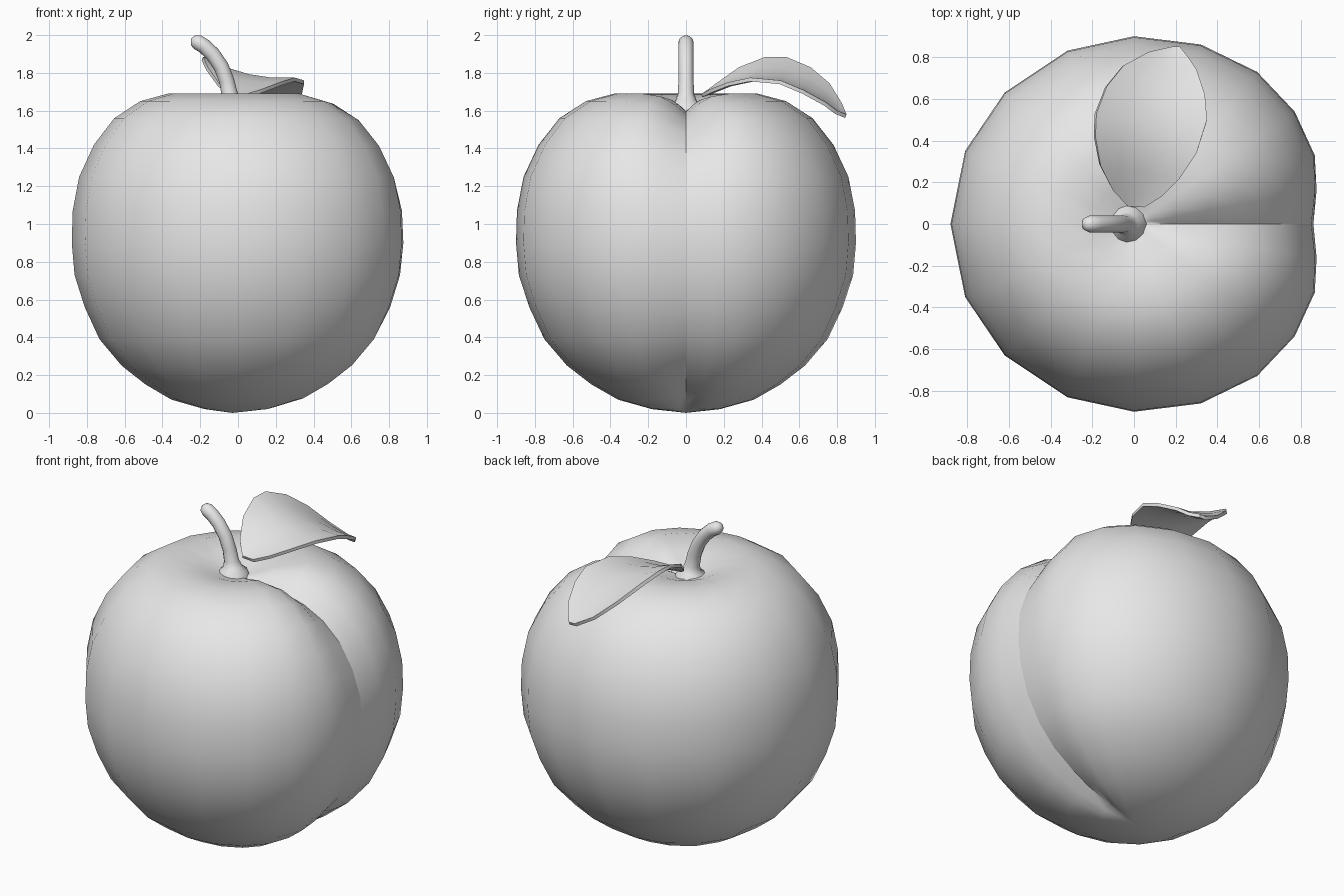
import bpy, bmesh, math
from mathutils import Vector

if "Cube" in bpy.data.objects:
    bpy.data.objects.remove(bpy.data.objects["Cube"])

grey = bpy.data.materials.new("plain grey")
grey.diffuse_color = (0.8, 0.8, 0.8, 1)
grey.use_nodes = True
grey.node_tree.nodes["Principled BSDF"].inputs["Base Color"].default_value = grey.diffuse_color


def make_object(name, bm):
    for f in bm.faces:
        f.smooth = True
    mesh = bpy.data.meshes.new(name)
    bm.to_mesh(mesh)
    bm.free()
    mesh.materials.append(grey)
    obj = bpy.data.objects.new(name, mesh)
    bpy.context.collection.objects.link(obj)
    return obj


def bridge(bm, a, b):
    n = len(a)
    for i in range(n):
        j = (i + 1) % n
        bm.faces.new((a[i], a[j], b[j], b[i]))


def cap(bm, ring, tip):
    for i in range(len(ring)):
        bm.faces.new((ring[i], ring[(i + 1) % len(ring)], tip))


# Fruit body: lobe profile blended into a groove profile around +x
lobe = [(.18, .02), (.36, .07), (.5, .15), (.63, .25), (.75, .39), (.83, .56),
        (.885, .73), (.9, .9), (.895, 1.07), (.86, 1.25), (.78, 1.42),
        (.67, 1.56), (.53, 1.65), (.38, 1.69), (.2, 1.665), (.08, 1.62)]
groove = [(.18, .06), (.34, .125), (.46, .19), (.59, .28), (.70, .40), (.79, .56),
          (.84, .73), (.86, .9), (.85, 1.07), (.795, 1.23), (.71, 1.37),
          (.59, 1.48), (.46, 1.545), (.33, 1.58), (.19, 1.595), (.08, 1.60)]
# angle in degrees, equator radius, share of groove profile
half = [(0, .9, 1), (10.4, .92, .5), (20.8, .937, .13), (35, .94, 0), (51, .938, 0),
        (69.6, .918, 0), (90, .9, 0), (111, .89, 0), (134.5, .884, 0),
        (156.6, .882, 0), (180, .88, 0)]
columns = half + [(360 - a, r, w) for a, r, w in half[-2:0:-1]]

bm = bmesh.new()
rings = []
for (lr, lz), (gr, gz) in zip(lobe, groove):
    ring = []
    for deg, radius, w in columns:
        r = lr * radius / .9 * (1 - w) + gr * w
        a = math.radians(deg)
        ring.append(bm.verts.new((r * math.cos(a), r * math.sin(a), lz * (1 - w) + gz * w)))
    rings.append(ring)
for a, b in zip(rings, rings[1:]):
    bridge(bm, a, b)
cap(bm, rings[0], bm.verts.new((-.03, 0, 0)))
cap(bm, rings[-1], bm.verts.new((0, 0, 1.60)))
bmesh.ops.recalc_face_normals(bm, faces=bm.faces)
for a, b in zip(rings, rings[1:]):          # keep the groove line crisp
    bm.edges.get((a[0], b[0])).smooth = False
make_object("fruit_body", bm)

# Stem: curved tube with flared foot and rounded tip (x, z, radius)
path = [(-.035, 1.59, .10), (-.035, 1.63, .085), (-.038, 1.65, .058), (-.045, 1.69, .043),
        (-.06, 1.76, .04), (-.09, 1.835, .04), (-.135, 1.9, .04), (-.18, 1.942, .04),
        (-.215, 1.963, .04), (-.238, 1.974, .028)]
bm = bmesh.new()
rings = []
for i, (x, z, r) in enumerate(path):
    p, q = path[max(i - 1, 0)], path[min(i + 1, len(path) - 1)]
    t = Vector((q[0] - p[0], 0, q[1] - p[1])).normalized()
    side = Vector((t.z, 0, -t.x))
    rings.append([bm.verts.new(Vector((x, 0, z)) + side * r * math.cos(k * math.pi / 6)
                               + Vector((0, r * math.sin(k * math.pi / 6), 0)))
                  for k in range(12)])
for a, b in zip(rings, rings[1:]):
    bridge(bm, a, b)
cap(bm, rings[-1], bm.verts.new((-.25, 0, 1.98)))
bmesh.ops.recalc_face_normals(bm, faces=bm.faces)
make_object("stem", bm)

# Leaf: left and right rims with a sagging midrib, then thickened
rims = [((-.03, .085, 1.69), (.05, .08, 1.69)), ((-.10, .16, 1.745), (.13, .13, 1.715)),
        ((-.16, .28, 1.83), (.22, .22, 1.75)), ((-.185, .42, 1.885), (.30, .34, 1.775)),
        ((-.18, .53, 1.885), (.35, .50, 1.76)), ((-.13, .66, 1.83), (.34, .62, 1.71)),
        ((-.05, .76, 1.745), (.30, .74, 1.645)), ((.07, .825, 1.64), (.26, .80, 1.60)),
        ((.18, .85, 1.58), (.22, .85, 1.58))]
bm = bmesh.new()
rows = []
for i, (left, right) in enumerate(rims):
    left, right = Vector(left), Vector(right)
    sag = .04 * math.sin(math.pi * i / (len(rims) - 1))
    row = []
    for k in range(5):
        u = k / 4
        p = left.lerp(right, u)
        p.z -= sag * 4 * u * (1 - u)
        row.append(bm.verts.new(p))
    rows.append(row)
for a, b in zip(rows, rows[1:]):
    for k in range(4):
        bm.faces.new((a[k], a[k + 1], b[k + 1], b[k]))
leaf = make_object("leaf", bm)
mod = leaf.modifiers.new("thickness", 'SOLIDIFY')
mod.thickness = .02
mod.offset = -1
bpy.context.view_layer.objects.active = leaf
leaf.select_set(True)
bpy.ops.object.modifier_apply(modifier=mod.name)
bpy.ops.object.shade_smooth_by_angle(angle=math.radians(50))
